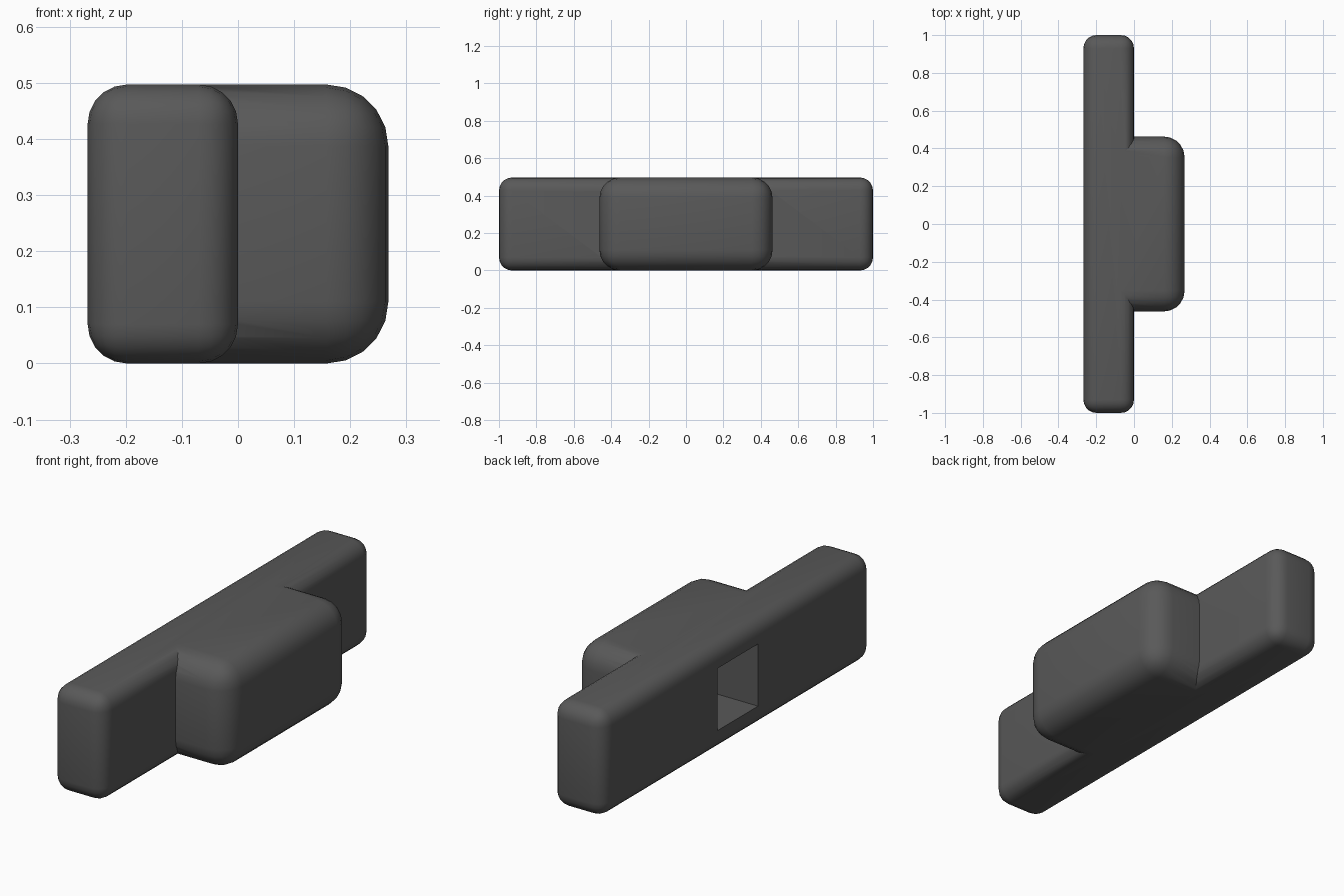
import bpy, bmesh, math

if "Cube" in bpy.data.objects:
    bpy.data.objects.remove(bpy.data.objects["Cube"])

grey = bpy.data.materials.new("dark_grey")
grey.diffuse_color = (0.1, 0.1, 0.1, 1)
grey.use_nodes = True
grey.node_tree.nodes["Principled BSDF"].inputs["Base Color"].default_value = grey.diffuse_color


def box(name, lo, hi, radius=0.0, segments=5):
    """Box between two corners, with all edges rounded."""
    bm = bmesh.new()
    bmesh.ops.create_cube(bm, size=1)
    for v in bm.verts:
        v.co = [(lo[i] + hi[i]) / 2 + v.co[i] * (hi[i] - lo[i]) for i in range(3)]
    if radius:
        bmesh.ops.bevel(bm, geom=bm.edges[:], offset=radius, segments=segments,
                        profile=0.5, affect='EDGES', clamp_overlap=True)
    mesh = bpy.data.meshes.new(name)
    bm.to_mesh(mesh)
    bm.free()
    mesh.materials.append(grey)
    obj = bpy.data.objects.new(name, mesh)
    bpy.context.collection.objects.link(obj)
    return obj


def boolean(target, other, operation):
    mod = target.modifiers.new(operation.lower(), 'BOOLEAN')
    mod.object, mod.operation, mod.solver = other, operation, 'EXACT'
    bpy.context.view_layer.objects.active = target
    bpy.ops.object.modifier_apply(modifier=mod.name)
    bpy.data.objects.remove(other)


# Long rounded bar with a thicker rounded block on its right side
body = box("bar_with_block", (-0.268, -1, 0), (0, 1, 0.497), 0.07)
block = box("block", (-0.2, -0.463, 0), (0.268, 0.463, 0.497), 0.11)
boolean(body, block, 'UNION')

# Square socket in the flat left side
socket = box("socket_cutter", (-0.4, -0.15, 0.103), (0.13, 0.15, 0.394))
boolean(body, socket, 'DIFFERENCE')

# Smooth shading with sharp seams
bpy.ops.object.select_all(action='DESELECT')
body.select_set(True)
bpy.context.view_layer.objects.active = body
bpy.ops.object.shade_smooth_by_angle(angle=math.radians(30))
